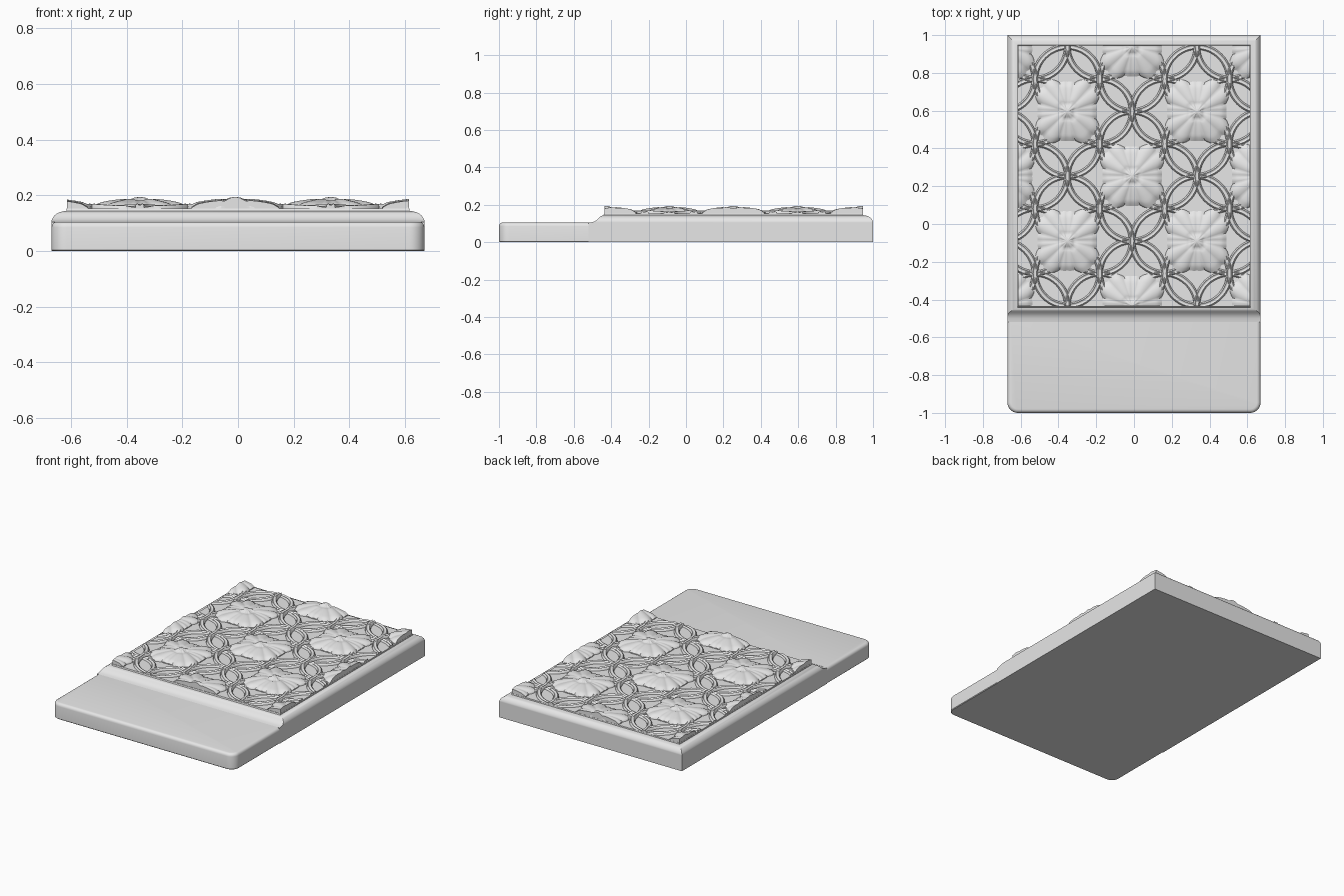
import bpy, bmesh
from math import sin, cos, pi, exp, radians

cube = bpy.data.objects.get("Cube")
if cube:
    bpy.data.objects.remove(cube, do_unlink=True)

grey = bpy.data.materials.new("plain grey")
grey.use_nodes = True
grey.diffuse_color = (0.8, 0.8, 0.8, 1)
grey.node_tree.nodes["Principled BSDF"].inputs["Base Color"].default_value = (0.8, 0.8, 0.8, 1)

WIDE = 0.67                      # half width of the tile
PANEL_X, PANEL_FRONT, PANEL_BACK = 0.615, -0.435, 0.945
FLOOR = 0.152                    # height of the ornament ground
STEP = 0.343                     # spacing of the flower lattice
MID_X, MID_Y = -0.01, 0.253      # middle of the pattern


def finish(bm, name, angle=35):
    bmesh.ops.recalc_face_normals(bm, faces=bm.faces)
    mesh = bpy.data.meshes.new(name)
    bm.to_mesh(mesh)
    bm.free()
    mesh.materials.append(grey)
    obj = bpy.data.objects.new(name, mesh)
    bpy.context.collection.objects.link(obj)
    bpy.ops.object.select_all(action='DESELECT')
    obj.select_set(True)
    bpy.context.view_layer.objects.active = obj
    bpy.ops.object.shade_smooth_by_angle(angle=radians(angle))
    return obj


def loft(bm, loops, cap_start=False, cap_end=False):
    """Join closed loops of points with quads."""
    rings = [[bm.verts.new(p) for p in loop] for loop in loops]
    for a, b in zip(rings, rings[1:]):
        n = len(a)
        for i in range(n):
            j = (i + 1) % n
            bm.faces.new((a[i], a[j], b[j], b[i]))
    if cap_start:
        bm.faces.new(rings[0][::-1])
    if cap_end:
        bm.faces.new(rings[-1])


def clip_to_panel(bm):
    """Trim ornament at the panel edge and wall off each cut."""
    for co, no in (((PANEL_X, 0, 0), (1, 0, 0)), ((-PANEL_X, 0, 0), (-1, 0, 0)),
                   ((0, PANEL_BACK, 0), (0, 1, 0)), ((0, PANEL_FRONT, 0), (0, -1, 0))):
        geom = bm.verts[:] + bm.edges[:] + bm.faces[:]
        cut = bmesh.ops.bisect_plane(bm, geom=geom, plane_co=co, plane_no=no,
                                     clear_outer=True)["geom_cut"]
        edges = [e for e in cut if isinstance(e, bmesh.types.BMEdge) and e.is_boundary]
        if edges:
            new = bmesh.ops.extrude_edge_only(bm, edges=edges)["geom"]
            for v in new:
                if isinstance(v, bmesh.types.BMVert):
                    v.co.z = FLOOR - 0.004


# Low front ledge with rounded front corners and a softened top edge
def ledge_loop(inset, z):
    r, pts = 0.055, []
    for side, start in ((-1, pi), (1, 1.5 * pi)):
        for k in range(9):
            a = start + k * pi / 16
            pts.append((side * (WIDE - r) + (r - inset) * cos(a), -1 + r + (r - inset) * sin(a), z))
    return pts + [(WIDE - inset, -0.52, z), (-WIDE + inset, -0.52, z)]


bm = bmesh.new()
edge = [(0.004, 0), (0, 0.004), (0, 0.085)]
edge += [(0.02 * (1 - cos(a)), 0.085 + 0.02 * sin(a)) for a in (pi / 8, pi / 4, 3 * pi / 8, pi / 2)]
loft(bm, [ledge_loop(i, z) for i, z in edge], True, True)
finish(bm, "front_ledge")

# Raised block: moulded edges, concave sweep in front, flat panel on top
bm = bmesh.new()
layers = [  # height, side inset, front y
    (0, 0, -0.52), (0.104, 0, -0.52), (0.107, 0, -0.5), (0.112, 0.001, -0.486),
    (0.12, 0.005, -0.475), (0.128, 0.011, -0.467), (0.135, 0.02, -0.46),
    (0.14, 0.031, -0.453), (0.143, 0.043, -0.446), (0.144, 0.053, -0.441),
    (FLOOR, 0.054, -0.438)]
loft(bm, [[(-WIDE + i, f, z), (WIDE - i, f, z), (WIDE - i, 1 - i, z), (-WIDE + i, 1 - i, z)]
          for z, i, f in layers], True, True)
finish(bm, "raised_block", 30)

# Interlaced grooved rings
profile = [(-0.017, -0.004), (-0.015, 0.008), (-0.009, 0.014), (-0.003, 0.009),
           (0.003, 0.009), (0.009, 0.014), (0.015, 0.008), (0.017, -0.004)]
bm = bmesh.new()
for a in range(-4, 5):
    for b in range(-4, 5):
        if (a + b) % 2 == 0:
            continue
        cx, cy = MID_X + a * STEP / 2, MID_Y + b * STEP / 2
        loops = []
        for off, h in profile:
            loop = []
            for k in range(64):
                t = 2 * pi * k / 64
                r = STEP / 2 + off
                weave = 0.004 * cos(2 * t) if h > 0 else 0
                loop.append((cx + r * cos(t), cy + r * sin(t), FLOOR + h + weave))
            loops.append(loop)
        loft(bm, loops)
clip_to_panel(bm)
finish(bm, "interlaced_rings", 50)


# Square leafy rosettes
def rosette_radius(t):
    return 0.148 + 0.034 * abs(sin(2 * t)) ** 1.5 + 0.017 * abs(cos(6 * t)) - 0.008 * abs(cos(2 * t)) ** 12


def rosette_height(t, u):
    dome = 0.014 + 0.023 * (1 - u * u)
    lobes = 0.007 * u * (abs(cos(6 * t)) - 0.6)
    axis = min(abs((t + pi / 4) % (pi / 2) - pi / 4), 1)
    groove = -0.006 * exp(-(axis * u / 0.07) ** 2) * min(1, 3 * u)
    button = 0.005 * exp(-(u / 0.16) ** 4) - 0.005 * exp(-((u - 0.24) / 0.06) ** 2)
    curl = -0.008 * max(0, u - 0.85) / 0.15
    return dome + lobes + groove + button + curl


bm = bmesh.new()
SEG, RINGS = 96, 16
for a in range(-2, 3):
    for b in range(-2, 3):
        if (a + b) % 2:
            continue
        cx, cy = MID_X + a * STEP, MID_Y + b * STEP
        loops = []
        for ring in range(RINGS + 2):
            u = max(0.03, min(1, ring / RINGS))
            loop = []
            for k in range(SEG):
                t = 2 * pi * k / SEG
                r = u * rosette_radius(t)
                z = rosette_height(t, u) if ring <= RINGS else -0.004
                loop.append((cx + r * cos(t), cy + r * sin(t), FLOOR + z))
            loops.append(loop)
        loft(bm, loops, cap_start=True)
clip_to_panel(bm)
finish(bm, "leafy_rosettes", 50)
